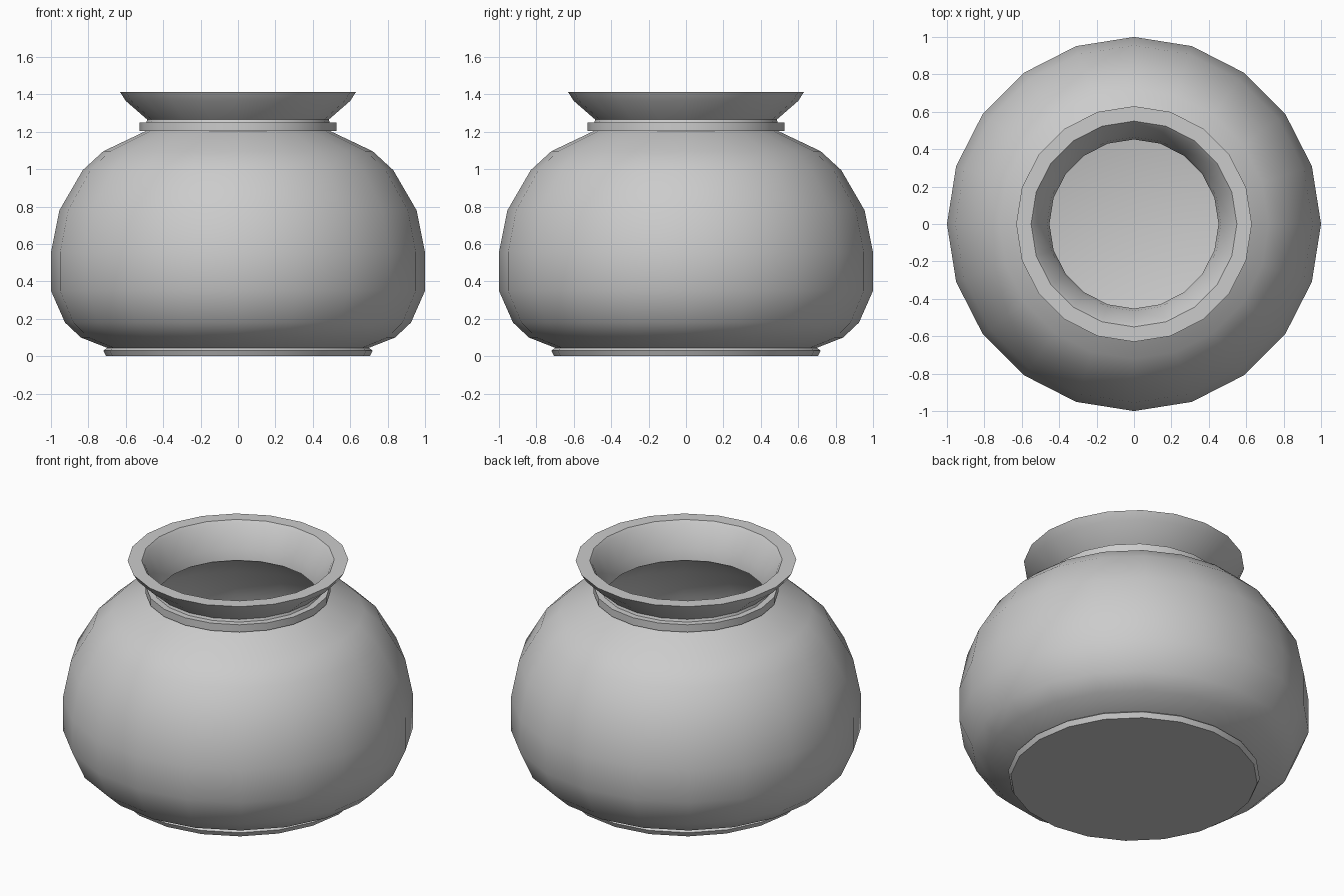
import bpy, bmesh, math

if "Cube" in bpy.data.objects:
    bpy.data.objects.remove(bpy.data.objects["Cube"])

SIDES = 20


def lathe(name, profile):
    """Revolve an (r, z) profile about z; r = 0 ends become poles."""
    bm = bmesh.new()
    rings = []
    for r, z in profile:
        if r == 0:
            rings.append([bm.verts.new((0, 0, z))] * SIDES)
        else:
            rings.append([bm.verts.new((r * math.cos(2 * math.pi * i / SIDES),
                                        r * math.sin(2 * math.pi * i / SIDES), z))
                          for i in range(SIDES)])
    for a, b in zip(rings, rings[1:]):
        for i in range(SIDES):
            j = (i + 1) % SIDES
            corners = dict.fromkeys((a[i], a[j], b[j], b[i]))
            bm.faces.new(list(corners))
    bmesh.ops.recalc_face_normals(bm, faces=bm.faces)
    mesh = bpy.data.meshes.new(name)
    bm.to_mesh(mesh)
    bm.free()
    obj = bpy.data.objects.new(name, mesh)
    bpy.context.collection.objects.link(obj)
    bpy.ops.object.select_all(action='DESELECT')
    obj.select_set(True)
    bpy.context.view_layer.objects.active = obj
    bpy.ops.object.shade_smooth_by_angle(angle=math.radians(32))
    return obj


# Foot and rounded outer body
outer = [(0, 0), (0.705, 0), (0.72, 0.03), (0.70, 0.045), (0.84, 0.10),
         (0.925, 0.18), (1.0, 0.35), (1.0, 0.555), (0.955, 0.78),
         (0.83, 0.995), (0.72, 1.096), (0.495, 1.203)]

# Collar ring, neck and flared rim with flat lip
neck = [(0.527, 1.203), (0.527, 1.25), (0.49, 1.25), (0.485, 1.265),
        (0.60, 1.365), (0.63, 1.412), (0.55, 1.412), (0.535, 1.395)]

# Hollow inside, down to the floor
inner = [(0.465, 1.27), (0.452, 1.20), (0.69, 1.06), (0.80, 0.965),
         (0.915, 0.765), (0.96, 0.55), (0.96, 0.36), (0.89, 0.205),
         (0.82, 0.135), (0.69, 0.06), (0, 0.06)]

lathe("pot", outer + neck + inner)
